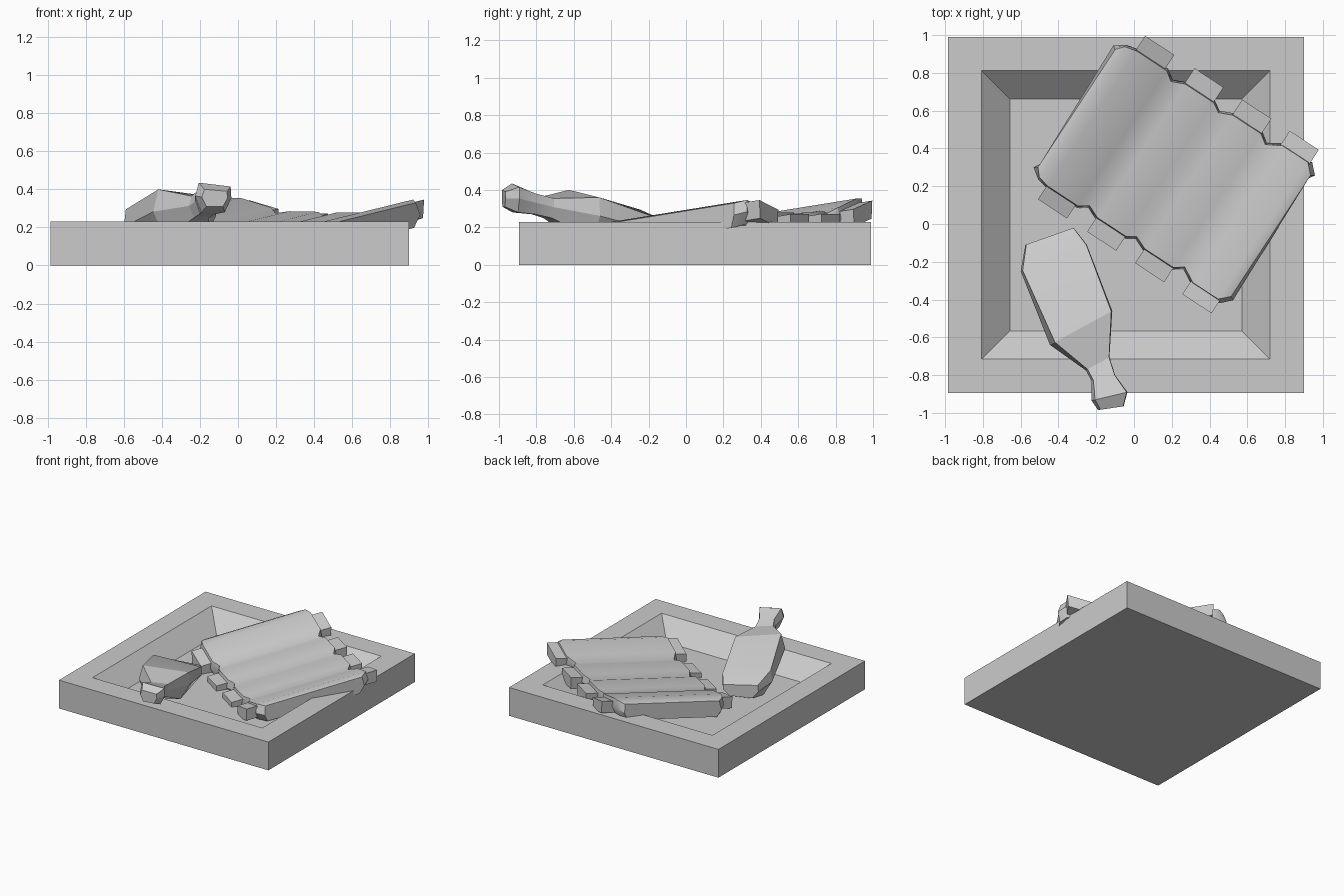
import bpy, bmesh, math
from mathutils import Vector

cube = bpy.data.objects.get("Cube")
if cube:
    bpy.data.objects.remove(cube, do_unlink=True)

grey = bpy.data.materials.new("plain grey")
grey.use_nodes = True
grey.diffuse_color = (0.6, 0.6, 0.6, 1)
grey.node_tree.nodes["Principled BSDF"].inputs["Base Color"].default_value = (0.6, 0.6, 0.6, 1)


def loft(name, rings, smooth=None):
    """Skin a list of equal-length rings and cap both ends."""
    bm = bmesh.new()
    loops = [[bm.verts.new(p) for p in ring] for ring in rings]
    n = len(loops[0])
    for a, b in zip(loops, loops[1:]):
        for i in range(n):
            j = (i + 1) % n
            bm.faces.new((a[i], a[j], b[j], b[i]))
    bm.faces.new(loops[0][::-1])
    bm.faces.new(loops[-1])
    bmesh.ops.recalc_face_normals(bm, faces=bm.faces)
    mesh = bpy.data.meshes.new(name)
    bm.to_mesh(mesh)
    bm.free()
    mesh.materials.append(grey)
    obj = bpy.data.objects.new(name, mesh)
    bpy.context.collection.objects.link(obj)
    if smooth:
        bpy.ops.object.select_all(action='DESELECT')
        obj.select_set(True)
        bpy.context.view_layer.objects.active = obj
        bpy.ops.object.shade_smooth_by_angle(angle=math.radians(smooth))
    return obj


# Square tray with a sloped recess
def square(half, z):
    cx, cy = -0.043, 0.048
    return [(cx + sx * half, cy + sy * half, z)
            for sx, sy in ((-1, -1), (1, -1), (1, 1), (-1, 1))]


FLOOR = 0.09
loft("tray", [square(0.942, 0), square(0.942, 0.23), square(0.764, 0.23), square(0.614, FLOOR)])

# Rack of ribs: u runs across the ribs, v along them, rising toward +v
U, V = Vector((0.836, -0.549, 0)), Vector((0.549, 0.836, 0))
V_MID, TILT = 0.345, 0.135


def rack_point(u, v, z):
    p = U * u + V * (V_MID + v)
    return (p.x, p.y, z + TILT * v)


# (across, half length, top height at mid length)
profile = [
    (-0.60, 0.385, 0.285), (-0.555, 0.425, 0.30), (-0.49, 0.44, 0.297),
    (-0.30, 0.44, 0.247), (-0.25, 0.405, 0.222), (-0.18, 0.435, 0.228),
    (0.0, 0.435, 0.225), (0.05, 0.405, 0.208), (0.12, 0.435, 0.222),
    (0.30, 0.435, 0.222), (0.35, 0.40, 0.212), (0.43, 0.445, 0.24),
    (0.60, 0.445, 0.288), (0.65, 0.395, 0.278),
]
rings = []
for u, h, top in profile:
    low = max(top - 0.13, FLOOR + 0.01)
    mid = (top + low) / 2
    side = 0.01 if abs(u) > 0.59 else 0
    lean = math.copysign(side, u)
    rings.append([
        rack_point(u - lean, -h + 0.012, top), rack_point(u + lean, -h, mid),
        rack_point(u - lean, -h + 0.03, low), rack_point(u - lean, h - 0.03, low),
        rack_point(u + lean, h, mid), rack_point(u - lean, h - 0.012, top)])
loft("rib_meat", rings, 35)

# Bones poking out of both ends: (across, top height, sideways slope)
for i, (u, top, slope) in enumerate([(-0.405, 0.25, -0.25), (-0.093, 0.202, 0),
                                     (0.21, 0.2, 0), (0.51, 0.25, 0.28)]):
    ends = []
    for v in (-0.515, 0.52):
        ends.append([rack_point(u + du, v, top + du * slope + dz)
                     for du, dz in ((-0.092, 0), (0.092, 0), (0.085, -0.095), (-0.085, -0.095))])
    loft(f"rib_bone_{i + 1}", ends)


# Roast leg: each section is (left xy, right xy, top left, top right, bottom)
def leg_ring(left, right, tl, tr, low, inset):
    a, b = Vector(left), Vector(right)
    mid_l, mid_r = low + (tl - low) * 0.55, low + (tr - low) * 0.55

    def at(f, z):
        p = a.lerp(b, f)
        return (p.x, p.y, z)

    return [at(inset, tl), at(1 - inset * 0.2, tr), at(1, mid_r),
            at(0.82, low), at(0.18, low), at(0, mid_l)]


sections = [
    ((-0.575, -0.11), (-0.32, -0.02), 0.22, 0.195, 0.11, 0.02),
    ((-0.60, -0.25), (-0.25, -0.11), 0.295, 0.235, FLOOR, 0.03),
    ((-0.445, -0.64), (-0.115, -0.46), 0.40, 0.36, 0.14, 0.08),
    ((-0.255, -0.775), (-0.13, -0.705), 0.365, 0.355, 0.25, 0.08),
    ((-0.225, -0.83), (-0.10, -0.80), 0.39, 0.38, 0.27, 0.08),
    ((-0.225, -0.935), (-0.035, -0.89), 0.435, 0.415, 0.28, 0.1),
    ((-0.19, -0.985), (-0.055, -0.965), 0.40, 0.39, 0.31, 0.1),
]
loft("roast_leg", [leg_ring(*s) for s in sections], 20)
